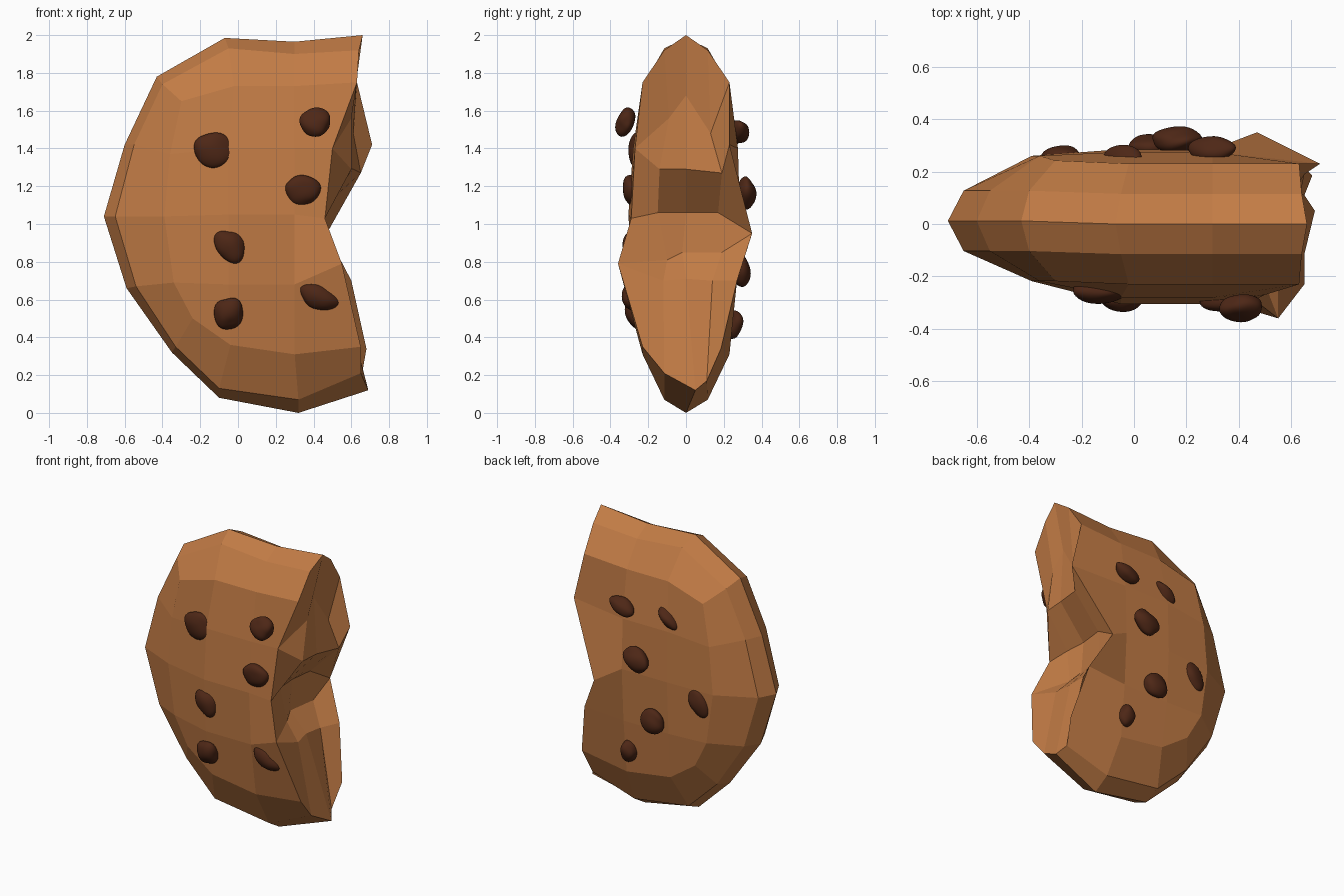
import bpy, bmesh, math, random
from mathutils import Vector, Euler, noise

if "Cube" in bpy.data.objects:
    bpy.data.objects.remove(bpy.data.objects["Cube"])

random.seed(4)


def material(name, rgb):
    m = bpy.data.materials.new(name)
    m.diffuse_color = (*rgb, 1)
    m.use_nodes = True
    m.node_tree.nodes["Principled BSDF"].inputs["Base Color"].default_value = m.diffuse_color
    return m


dough = material("dough", (0.54, 0.20, 0.06))
chocolate = material("chocolate", (0.075, 0.02, 0.008))

# Cookie outlines (x, z) from the top of the bite round the left to its bottom
rim = [(.66, 2), (.30, 1.965), (-.07, 1.985), (-.43, 1.78), (-.60, 1.42), (-.71, 1.04),
       (-.59, .66), (-.35, .32), (-.10, .08), (.32, 0), (.69, .12)]
shoulder = [(.64, 1.92), (.30, 1.90), (-.05, 1.93), (-.40, 1.74), (-.55, 1.42), (-.65, 1.04),
            (-.54, .67), (-.33, .35), (-.10, .13), (.32, .07), (.65, .21)]
border = [(.63, 1.75), (.30, 1.73), (-.02, 1.73), (-.30, 1.65), (-.36, 1.37), (-.39, 1.04),
          (-.34, .69), (-.24, .50), (-.04, .36), (.30, .31), (.65, .35)]
# Grid slots (column, row) that the outline points fill
slots = [(3, 4), (2, 4), (1, 4), (0, 4), (0, 3), (0, 2), (0, 1), (0, 0), (1, 0), (2, 0), (3, 0)]

P = {}
for depth, (ring, y) in enumerate([(border, -.23), (shoulder, -.115), (rim, 0),
                                   (shoulder, .115), (border, .23)]):
    for (i, k), (x, z) in zip(slots, ring):
        lean = .012 if i == 0 else 0
        P[i, depth, k] = (x, y + lean, z)
for k in (1, 2, 3):
    x, y, z = P[0, 4, k]
    P[0, 4, k] = (x, .26, z)

# Broad front and back
for depth, ys in ((0, (-.285, -.305, -.28)), (4, (.265, .285, .275))):
    for i, x in ((1, -.05), (2, .30)):
        for k, y, z in zip((1, 2, 3), ys, (.68, 1.05, 1.40)):
            P[i, depth, k] = (x, y, z)

# Ragged bite surface: rows from the front edge to the back edge
bite = {3: [(.50, -.27, 1.40), (.60, -.14, 1.29), (.61, 0, 1.29), (.65, .19, 1.27), (.71, .23, 1.42)],
        2: [(.46, -.29, 1.03), (.43, -.15, 1.06), (.42, 0, 1.06), (.44, .17, 1.06), (.47, .35, .95)],
        1: [(.55, -.36, .79), (.55, -.12, .70), (.53, 0, .71), (.54, .14, .70), (.60, .27, .70)]}
for k, row in bite.items():
    for depth, co in enumerate(row):
        P[3, depth, k] = co
# Twisted crumb at the foot of the bite
P[3, 2, 0] = (.69, .05, .12)
P[3, 3, 0] = (.65, .11, .17)
P[3, 4, 0] = (.68, .185, .34)

# Skin the six sides of the grid
bm = bmesh.new()
V = {key: bm.verts.new(co) for key, co in P.items()}
size = (3, 4, 4)
for axis in range(3):
    a, b = [n for n in range(3) if n != axis]
    for end in (0, size[axis]):
        for u in range(size[a]):
            for v in range(size[b]):
                quad = []
                for du, dv in ((0, 0), (1, 0), (1, 1), (0, 1)):
                    key = [0, 0, 0]
                    key[axis], key[a], key[b] = end, u + du, v + dv
                    quad.append(V[tuple(key)])
                bm.faces.new(quad)


# Extra row inside the bite, between grid rows k and k + 1
def bite_step(k, row):
    new = []
    for depth, co in enumerate(row, 1):
        low, high = V[3, depth, k], V[3, depth, k + 1]
        edge = bm.edges.get((low, high))
        vert = bmesh.utils.edge_split(edge, low, .5)[1]
        vert.co = co
        new.append(vert)
    for p, q in zip(new, new[1:]):
        bmesh.ops.connect_verts(bm, verts=[p, q])
    # tie the row's ends to the front and back edges
    bmesh.ops.connect_verts(bm, verts=[new[0], V[3, 0, k]])
    bmesh.ops.connect_verts(bm, verts=[new[-1], V[3, 4, k + 1]])


bite_step(1, [(.45, -.10, .81), (.42, -.02, .85), (.45, .19, .85)])   # ledge
bite_step(3, [(.60, -.09, 1.56), (.59, 0, 1.68), (.61, .13, 1.48)])   # upper dent

bmesh.ops.recalc_face_normals(bm, faces=bm.faces)
mesh = bpy.data.meshes.new("cookie")
bm.to_mesh(mesh)
bm.free()
mesh.materials.append(dough)
bpy.context.collection.objects.link(bpy.data.objects.new("cookie", mesh))


# Rounded, slightly lumpy chocolate chip
def chip(name, loc, rx, rz, roll=0, tilt=0, ry=.05):
    bpy.ops.mesh.primitive_ico_sphere_add(subdivisions=4, radius=1)
    ob = bpy.context.object
    ob.name = name
    seed = Vector([random.uniform(-20, 20) for _ in range(3)])
    rot = Euler((tilt, roll, 0)).to_matrix()
    for v in ob.data.vertices:
        co = v.co * (1 + .2 * noise.noise(v.co * .9 + seed))
        v.co = rot @ Vector((co.x * rx, co.y * ry, co.z * rz))
    ob.location = loc
    ob.data.materials.append(chocolate)
    bpy.ops.object.shade_smooth()


# Chips: x, y, z, half width, half height, roll, tilt
chips = [
    (-.13, -.255, 1.39, .11, .09, -.2, 0), (.41, -.32, 1.54, .083, .075, 0, -.25),
    (.345, -.285, 1.18, .095, .083, 0, .1), (-.04, -.285, .88, .07, .095, -.6, 0),
    (-.05, -.27, .53, .075, .085, 0, .15), (.43, -.285, .61, .1, .066, .4, .1),
    (.30, .285, 1.49, .095, .055, -.4, .35), (-.04, .25, 1.48, .095, .045, -.75, .1),
    (.16, .32, 1.165, .1, .075, -.6, .1), (-.28, .25, .96, .1, .07, -1.0, 0),
    (.06, .29, .75, .09, .08, 0, 0), (.27, .25, .47, .06, .075, 0, -.2)]
for n, (x, y, z, rx, rz, roll, tilt) in enumerate(chips, 1):
    chip(f"chocolate_chip_{n}", (x, y, z), rx, rz, roll, tilt)
